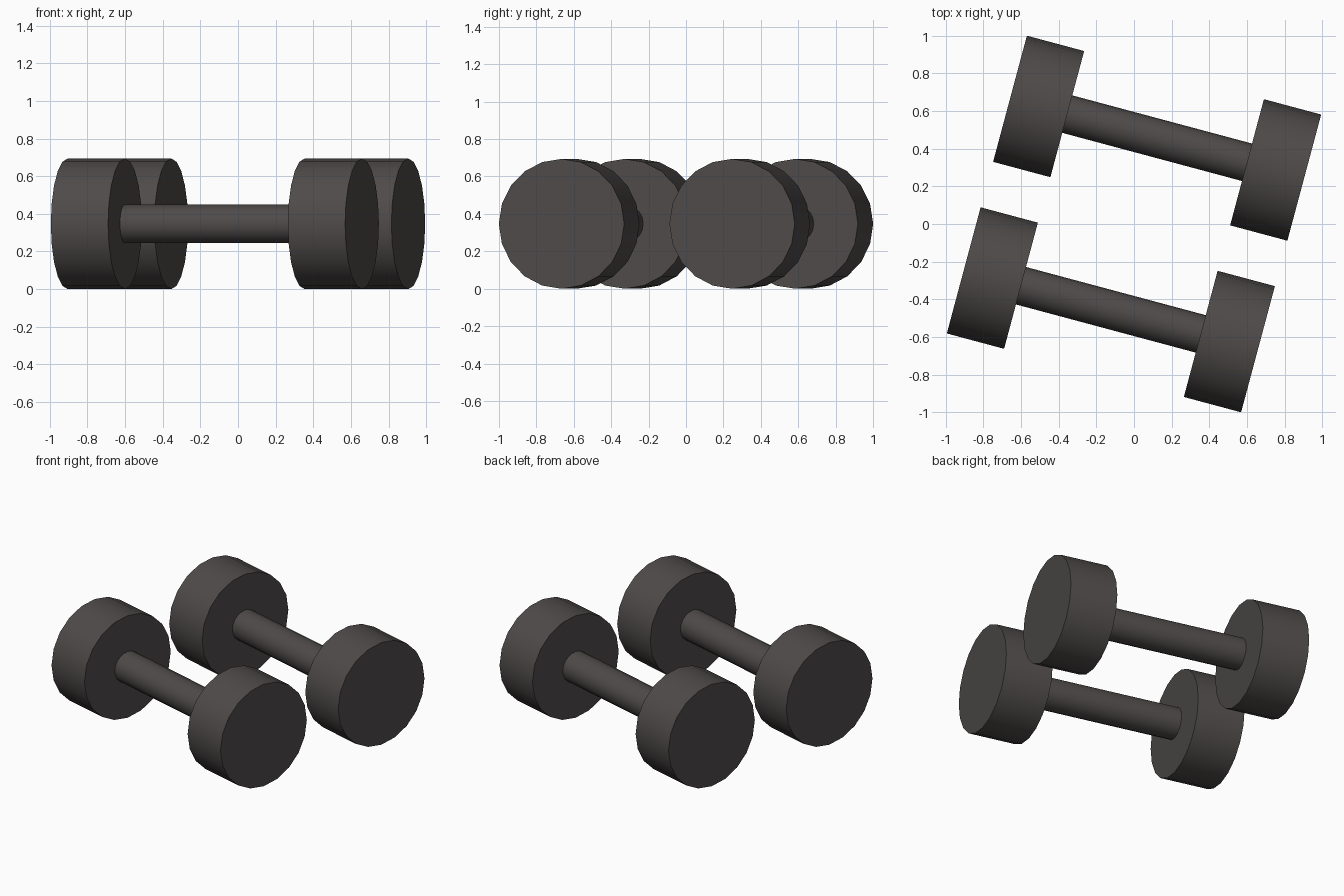
import bpy
from math import radians, pi
from mathutils import Matrix

cube = bpy.data.objects.get("Cube")
if cube:
    bpy.data.objects.remove(cube, do_unlink=True)

# Single dark grey finish
grey = bpy.data.materials.new("dark_grey")
grey.use_nodes = True
COLOUR = (0.076, 0.069, 0.067, 1)
grey.diffuse_color = COLOUR
grey.node_tree.nodes["Principled BSDF"].inputs["Base Color"].default_value = COLOUR

RADIUS = 0.347        # weight radius, also the height of the axis
THICKNESS = 0.315     # weight thickness
OFFSET = 0.652        # weight centre from the dumbbell centre
SIDES = 20


def cylinder(name, frame, radius, length, along):
    """Cylinder lying along the dumbbell's own x axis."""
    bpy.ops.mesh.primitive_cylinder_add(vertices=SIDES, radius=radius, depth=length)
    ob = bpy.context.object
    ob.name = name
    ob.data.materials.append(grey)
    ob.matrix_world = (frame @ Matrix.Translation((along, 0, 0))
                       @ Matrix.Rotation(pi / 2, 4, 'Y'))
    bpy.ops.object.shade_smooth_by_angle(angle=radians(30))
    return ob


def dumbbell(label, x, y):
    frame = Matrix.Translation((x, y, RADIUS)) @ Matrix.Rotation(radians(-15), 4, 'Z')
    # Bar between the inner faces of the weights
    cylinder(label + "_handle", frame, 0.103, 2 * OFFSET - THICKNESS + 0.02, 0)
    # Weight at each end
    for side, sign in (("left", 1), ("right", -1)):
        cylinder(f"{label}_{side}_weight", frame, RADIUS, THICKNESS, sign * OFFSET)


dumbbell("front", -0.123, -0.456)
dumbbell("back", 0.123, 0.456)
